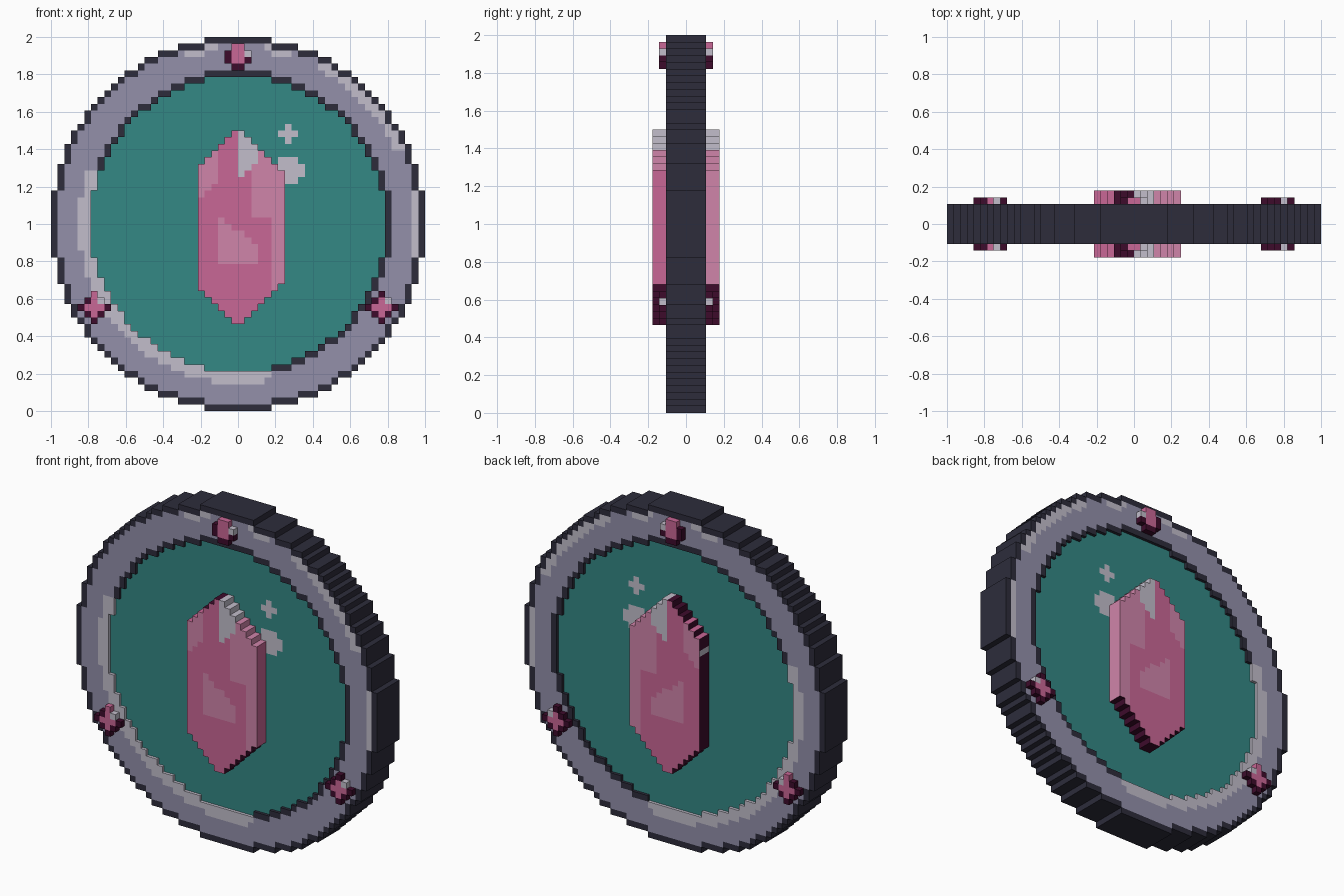
import bpy, bmesh, math
from mathutils import Vector

if "Cube" in bpy.data.objects:
    bpy.data.objects.remove(bpy.data.objects["Cube"])

P = 1 / 28  # size of one pixel block; the shield is 56 blocks across


def linear(h):
    v = [int(h[i:i + 2], 16) / 255 for i in (0, 2, 4)]
    return [c / 12.92 if c <= 0.04045 else ((c + 0.055) / 1.055) ** 2.4 for c in v] + [1]


PALETTE = [("dark_iron", "2d2c3b"), ("steel", "9390aa"), ("pale_steel", "c2becb"),
           ("teal", "348885"), ("pink", "c96796"), ("light_pink", "d085aa"),
           ("maroon", "3d0b2b")]
DARK, STEEL, PALE, TEAL, PINK, ROSE, MAROON = range(7)
MATS = []
for label, code in PALETTE:
    m = bpy.data.materials.new(label)
    m.diffuse_color = linear(code)
    m.use_nodes = True
    m.node_tree.nodes["Principled BSDF"].inputs["Base Color"].default_value = m.diffuse_color
    MATS.append(m)

SIDES = ((1, 0), (-1, 0), (0, 1), (0, -1))


def pixel_slab(name, cells, depth, base=0, wall=None, walls=True):
    """Extrude coloured cells {(col, row): colour} to both faces of the shield."""
    bm = bmesh.new()

    def quad(pts, normal, colour):
        f = bm.faces.new([bm.verts.new((x * P, y * P, 1 + z * P)) for x, y, z in pts])
        f.normal_update()
        if f.normal.dot(Vector(normal)) < 0:
            f.normal_flip()
        f.material_index = colour

    for (c, r), colour in cells.items():
        for s in (-1, 1):
            y = s * depth
            quad([(c, y, r), (c + 1, y, r), (c + 1, y, r + 1), (c, y, r + 1)], (0, s, 0), colour)
            for dx, dz in SIDES:
                if not walls or (c + dx, r + dz) in cells:
                    continue
                mx, mz = c + .5 + dx / 2, r + .5 + dz / 2
                tx, tz = -dz / 2, dx / 2
                quad([(mx - tx, s * base, mz - tz), (mx + tx, s * base, mz + tz),
                      (mx + tx, y, mz + tz), (mx - tx, y, mz - tz)], (dx, 0, dz),
                     wall(c, r, dx, dz, s) if wall else colour)
    bmesh.ops.remove_doubles(bm, verts=bm.verts, dist=1e-5)
    me = bpy.data.meshes.new(name)
    bm.to_mesh(me)
    bm.free()
    for m in MATS:
        me.materials.append(m)
    ob = bpy.data.objects.new(name, me)
    bpy.context.collection.objects.link(ob)
    return ob


def dist(c, r):
    return math.hypot(c + .5, r + .5)


def touches(c, r, test):
    return any(test(dist(c + dx, r + dz)) for dx, dz in SIDES)


# Rim: dark outline, steel band, pale highlights
def rim_colour(c, r):
    d = dist(c, r)
    a = math.degrees(math.atan2(r + .5, c + .5)) % 360
    if touches(c, r, lambda q: q > 28):
        return DARK
    if a < 160 or a > 283:
        if touches(c, r, lambda q: q <= 22) or (r == 22 and abs(c + .5) < 5):
            return DARK
    elif d < 23.9:
        return PALE
    if d > 26 and (a < 12 or a > 348 or 25 < a < 62 or 72 < a < 82 or 97 < a < 108):
        return PALE
    return STEEL


grid = [(c, r) for c in range(-28, 28) for r in range(-28, 28)]
rim = {k: rim_colour(*k) for k in grid if 22 < dist(*k) <= 28}
pixel_slab("rim", rim, 3,
           wall=lambda c, r, dx, dz, s: DARK if dist(c, r) > 25 else rim[c, r])

# Shield face with small sparkles
SPARKLE = {14: (7, 7), 13: (6, 8), 12: (7, 7), 9: (6, 8), 8: (5, 9), 7: (6, 9), 6: (6, 8)}


def face_colour(c, r):
    lo, hi = SPARKLE.get(r, (1, 0))
    return PALE if lo <= c <= hi else TEAL


pixel_slab("shield_face", {k: face_colour(*k) for k in grid if dist(*k) <= 22}, 2.5, walls=False)


# Central crystal
def crystal_colour(c, r):
    if 0 <= c <= min(2, 13 - r, r - 7):
        return PALE
    left_patch = c <= -4 and 4 <= r <= 10 and r >= c + 10
    right_patch = c >= 2 and r >= 1 or c >= 5
    facet = -3 <= c <= 2 and -6 <= r <= -2 - 0.8 * c
    return ROSE if left_patch or right_patch or facet else PINK


def crystal_wall(c, r, dx, dz, s):
    if dz < 0 or r < -9:
        return MAROON
    if dz > 0:
        return PINK if c < -3 else MAROON if c < 0 else PALE if c < 3 else ROSE
    if dx < 0:
        return PALE if r == 6 else MAROON
    return PALE if r >= 11 else ROSE if s > 0 or r >= 8 else PINK


crystal = {}
for r in range(-15, 14):
    half = min(r + 16, 14 - r)
    for c in range(-min(half, 6), min(half, 7)):
        crystal[c, r] = crystal_colour(c, r)
pixel_slab("crystal", crystal, 5, 2.5, crystal_wall)

# Three rim studs drawn as tiny pixel patterns
KEY = {"M": MAROON, "P": PINK, "L": PALE}


def stud(name, col, top, rows):
    cells = {(col + i, top - j): KEY[ch] for j, row in enumerate(rows)
             for i, ch in enumerate(row) if ch in KEY}
    pixel_slab(name, cells, 4, 3)


stud("top_stud", -2, 26, [".PP.", "MPPL", "MPPM", ".MM."])
stud("left_stud", -24, -11, ["..P..", ".MPL.", "MPPPM", ".MPM.", "..M.."])
stud("right_stud", 19, -11, ["..M..", ".MPL.", "MPPPM", ".MPM.", "..M.."])
